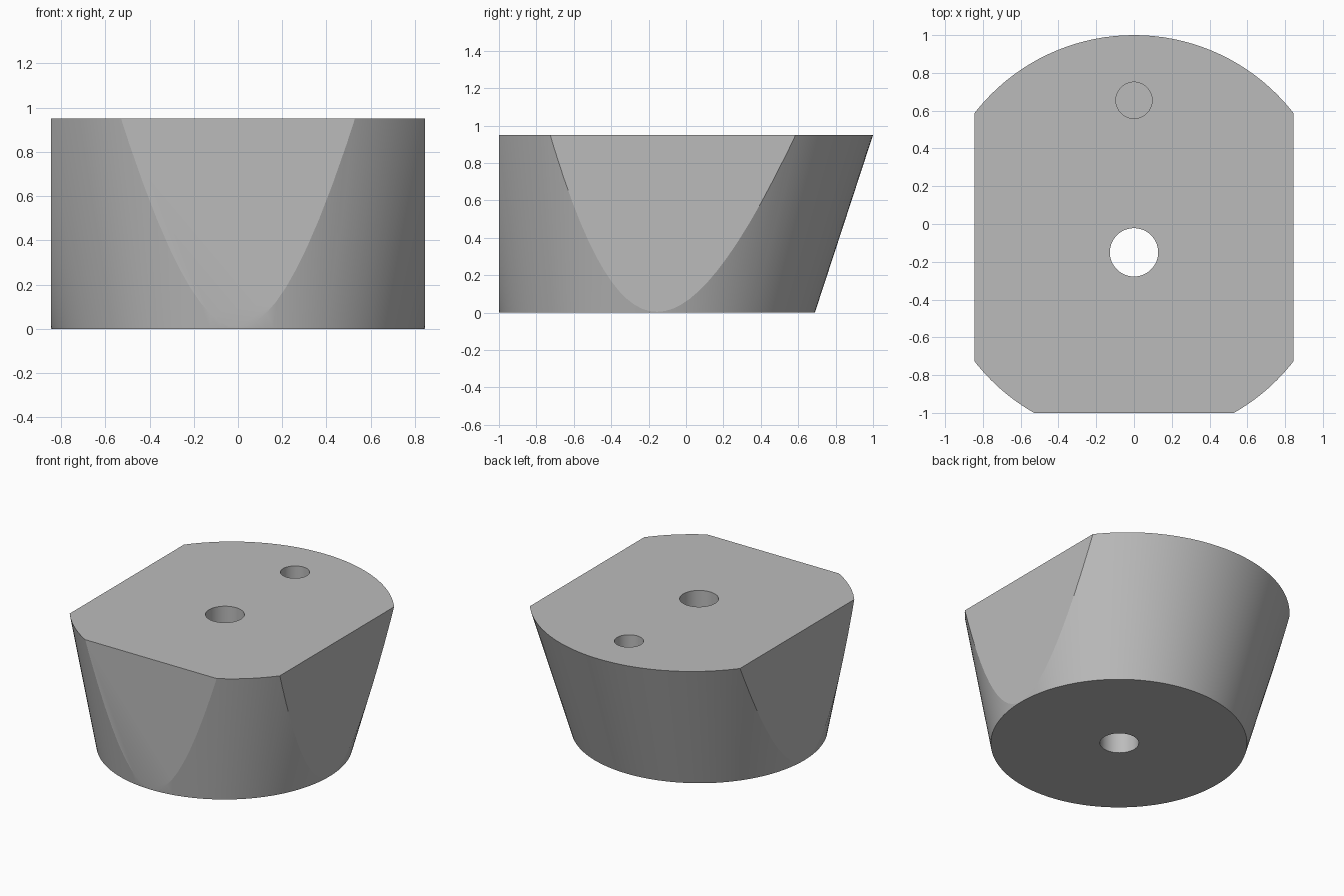
import bpy, bmesh, math
from mathutils import Vector

if "Cube" in bpy.data.objects:
    bpy.data.objects.remove(bpy.data.objects["Cube"])

HEIGHT = 0.95
BASE_R, BASE_Y = 0.844, -0.155
TOP_R, TOP_Y = 1.07, -0.07

# Single grey material
grey = bpy.data.materials.new("grey")
grey.use_nodes = True
colour = (0.5, 0.5, 0.5, 1)
grey.diffuse_color = colour
grey.node_tree.nodes["Principled BSDF"].inputs["Base Color"].default_value = colour


def add_object(name, bm):
    mesh = bpy.data.meshes.new(name)
    bm.to_mesh(mesh)
    bm.free()
    mesh.materials.append(grey)
    obj = bpy.data.objects.new(name, mesh)
    bpy.context.collection.objects.link(obj)
    return obj


def slice_flat(bm, point, normal):
    """Cut away everything beyond a plane and cap the cut."""
    geom = bm.verts[:] + bm.edges[:] + bm.faces[:]
    bmesh.ops.bisect_plane(bm, geom=geom, dist=1e-5, plane_co=point,
                           plane_no=normal, clear_outer=True)
    rim = [e for e in bm.edges if e.is_boundary]
    bmesh.ops.holes_fill(bm, edges=rim, sides=0)


# Tapered body: a slanted cone frustum with three flat sides
bm = bmesh.new()
bmesh.ops.create_cone(bm, cap_ends=True, segments=128, radius1=BASE_R,
                      radius2=TOP_R, depth=HEIGHT)
for v in bm.verts:
    v.co.y += TOP_Y if v.co.z > 0 else BASE_Y
    v.co.z += HEIGHT / 2
for point, normal in (((0.845, 0, 0), (1, 0, 0)),
                      ((-0.845, 0, 0), (-1, 0, 0)),
                      ((0, -1, 0), (0, -1, 0))):
    slice_flat(bm, Vector(point), Vector(normal))
bmesh.ops.recalc_face_normals(bm, faces=bm.faces[:])
body = add_object("tapered_body", bm)


def drill(name, y, radius, bottom):
    """Bore a vertical round hole from the top down to a given height."""
    cut = bmesh.new()
    bmesh.ops.create_cone(cut, cap_ends=True, segments=64, radius1=radius,
                          radius2=radius, depth=HEIGHT + 0.1 - bottom)
    bmesh.ops.translate(cut, verts=cut.verts,
                        vec=(0, y, (HEIGHT + 0.1 + bottom) / 2))
    cutter = add_object(name, cut)
    mod = body.modifiers.new(name, "BOOLEAN")
    mod.operation = "DIFFERENCE"
    mod.solver = "EXACT"
    mod.object = cutter
    bpy.context.view_layer.objects.active = body
    bpy.ops.object.modifier_apply(modifier=mod.name)
    bpy.data.objects.remove(cutter)


# Central through hole and blind locating hole
drill("centre_hole", -0.15, 0.128, -0.1)
drill("locating_hole", 0.655, 0.096, 0.48)

# Smooth the curved walls, keep the flats crisp
bpy.ops.object.select_all(action="DESELECT")
body.select_set(True)
bpy.context.view_layer.objects.active = body
bpy.ops.object.shade_smooth_by_angle(angle=math.radians(12))
